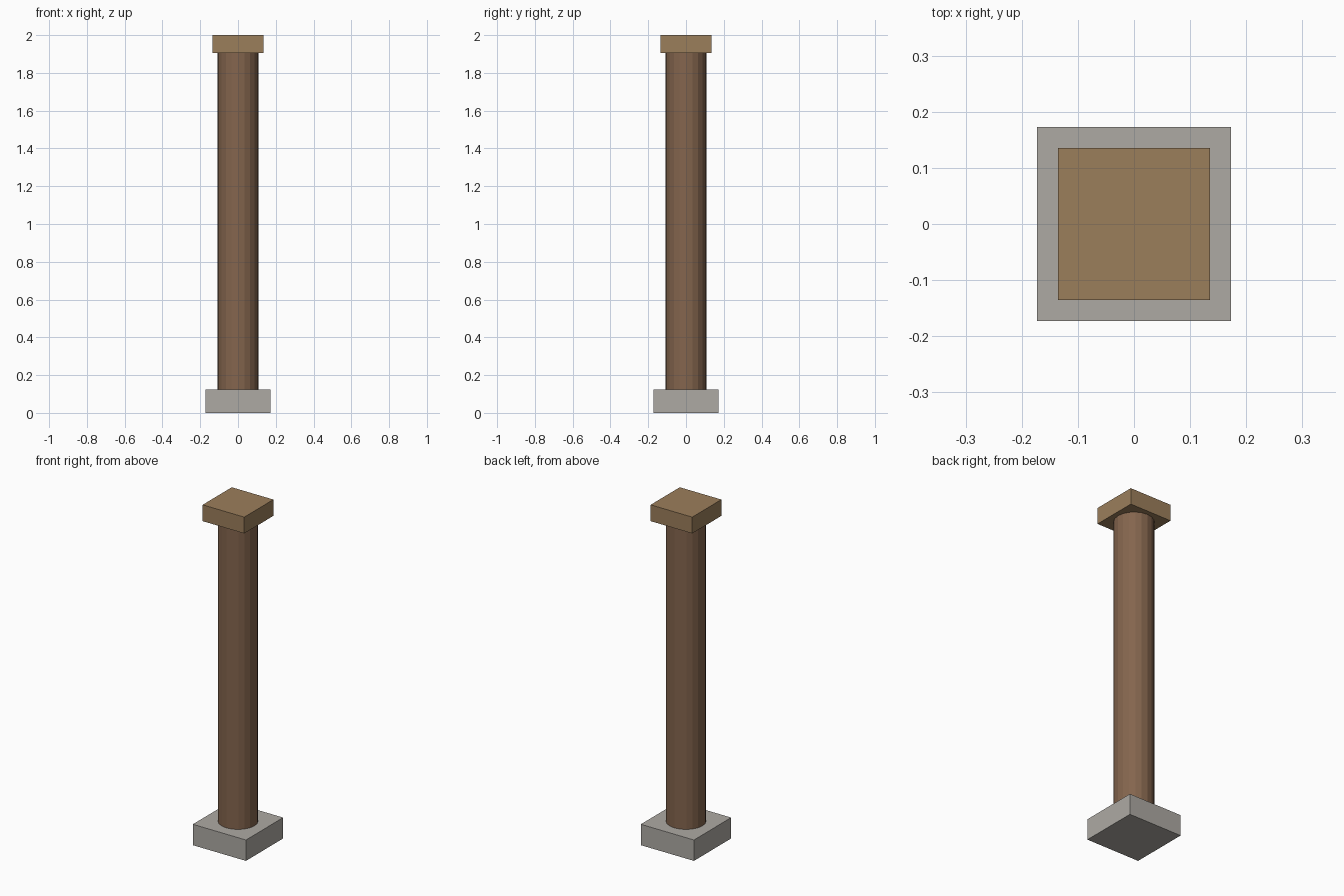
import bpy

if "Cube" in bpy.data.objects:
    bpy.data.objects.remove(bpy.data.objects["Cube"])


def material(name, color):
    m = bpy.data.materials.new(name)
    m.diffuse_color = color
    m.use_nodes = True
    m.node_tree.nodes["Principled BSDF"].inputs["Base Color"].default_value = m.diffuse_color
    return m


def block(name, width, z0, z1):
    bpy.ops.mesh.primitive_cube_add(size=1, location=(0, 0, (z0 + z1) / 2))
    ob = bpy.context.object
    ob.name = name
    ob.scale = (width, width, z1 - z0)
    bpy.ops.object.transform_apply(location=False, rotation=False, scale=True)
    return ob


BASE_TOP, CAP_BOTTOM = 0.123, 1.904

# Square stone footing
base = block("stone_base", 0.346, 0, BASE_TOP)
base.data.materials.append(material("stone", (0.42, 0.40, 0.37, 1)))

# Round wooden post
bpy.ops.mesh.primitive_cylinder_add(vertices=20, radius=0.108, depth=CAP_BOTTOM - BASE_TOP,
                                    location=(0, 0, (BASE_TOP + CAP_BOTTOM) / 2))
post = bpy.context.object
post.name = "post"
post.data.materials.append(material("dark_wood", (0.23, 0.13, 0.075, 1)))

# Square wooden cap
cap = block("cap", 0.271, CAP_BOTTOM, 2.0)
cap.data.materials.append(material("light_wood", (0.33, 0.21, 0.105, 1)))
